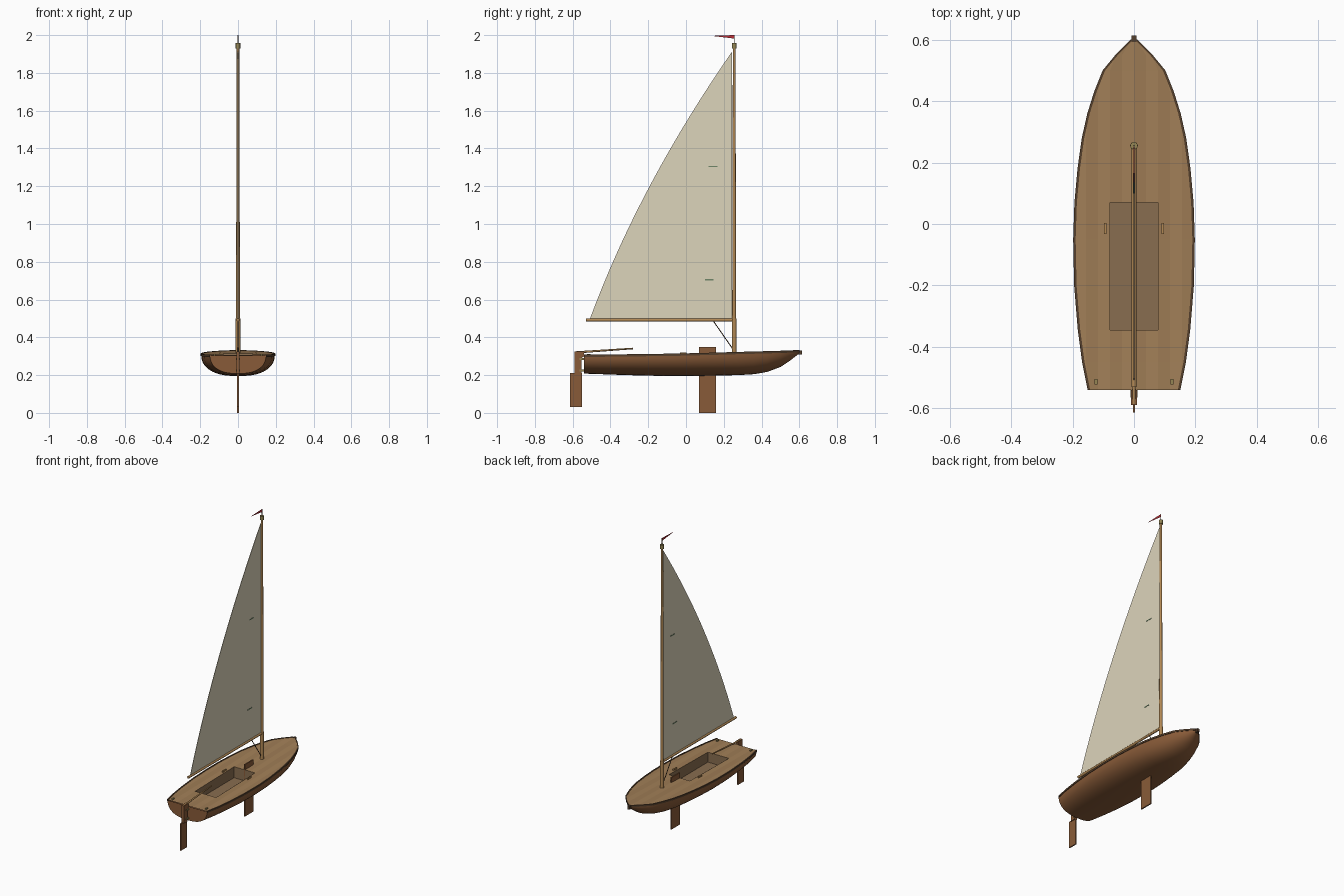
import bpy, bmesh, math
from mathutils import Vector

if "Cube" in bpy.data.objects:
    bpy.data.objects.remove(bpy.data.objects["Cube"])


def mat(name, r, g, b):
    m = bpy.data.materials.new(name)
    m.diffuse_color = (r, g, b, 1)
    m.use_nodes = True
    m.node_tree.nodes["Principled BSDF"].inputs["Base Color"].default_value = m.diffuse_color
    return m


HULL = mat("hull_wood", 0.25, 0.105, 0.04)
DECK = mat("deck_wood", 0.37, 0.22, 0.10)
DECK2 = mat("deck_wood_dark", 0.34, 0.20, 0.09)
WELL = mat("cockpit_wood", 0.25, 0.155, 0.08)
SPAR = mat("spar_wood", 0.45, 0.25, 0.09)
DARK = mat("dark_trim", 0.09, 0.05, 0.025)
BRASS = mat("brass", 0.30, 0.24, 0.09)
CLOTH = mat("sail_cloth", 0.72, 0.66, 0.50)
GREEN = mat("batten_green", 0.16, 0.24, 0.14)
RED = mat("pennant_red", 0.5, 0.03, 0.04)


def finish(name, bm, *mats, smooth=False):
    me = bpy.data.meshes.new(name)
    bmesh.ops.recalc_face_normals(bm, faces=bm.faces)
    bm.to_mesh(me)
    bm.free()
    ob = bpy.data.objects.new(name, me)
    bpy.context.collection.objects.link(ob)
    for m in mats:
        me.materials.append(m)
    if smooth:
        bpy.ops.object.select_all(action='DESELECT')
        ob.select_set(True)
        bpy.context.view_layer.objects.active = ob
        bpy.ops.object.shade_smooth_by_angle(angle=math.radians(35))
    return ob


def box(name, m, x, y, z):
    bm = bmesh.new()
    bmesh.ops.create_cube(bm, size=1)
    for v in bm.verts:
        v.co = [a + (b - a) * (c + 0.5) for (a, b), c in zip((x, y, z), v.co)]
    return finish(name, bm, m)


def rod(name, m, a, b, r1, r2=None, n=16):
    a, b = Vector(a), Vector(b)
    bm = bmesh.new()
    bmesh.ops.create_cone(bm, cap_ends=True, segments=n, radius1=r1,
                          radius2=r1 if r2 is None else r2, depth=(b - a).length)
    rot = (b - a).to_track_quat('Z', 'Y')
    for v in bm.verts:
        v.co = rot @ v.co + (a + b) / 2
    return finish(name, bm, m, smooth=True)


def plate(name, m, pts, t):
    # flat y-z outline given thickness t across x
    bm = bmesh.new()
    f = bm.faces.new([bm.verts.new((-t / 2, y, z)) for y, z in pts])
    g = bmesh.ops.extrude_face_region(bm, geom=[f])['geom']
    bmesh.ops.translate(bm, vec=(t, 0, 0), verts=[e for e in g if isinstance(e, bmesh.types.BMVert)])
    return finish(name, bm, m)


# hull stations: y, half width, sheer height, keel height
ST = [(-0.54, 0.148, 0.303, 0.208), (-0.45, 0.166, 0.303, 0.205), (-0.345, 0.180, 0.304, 0.201),
      (-0.2, 0.192, 0.306, 0.197), (-0.05, 0.195, 0.308, 0.195), (0.07, 0.191, 0.311, 0.196),
      (0.18, 0.181, 0.314, 0.198), (0.28, 0.167, 0.317, 0.200), (0.36, 0.149, 0.319, 0.205),
      (0.43, 0.127, 0.321, 0.217), (0.50, 0.099, 0.323, 0.243), (0.55, 0.058, 0.325, 0.276),
      (0.60, 0.008, 0.327, 0.315)]

# hull shell with transom
bm = bmesh.new()
N = 24
rings = []
for y, w, zs, zk in ST:
    p = 0.8 if y < 0.3 else 0.8 + (y - 0.3) * 0.8
    ring = []
    for i in range(N + 1):
        a = math.pi * i / N
        c = math.cos(a)
        x = math.copysign(abs(c) ** p, c) * w
        ring.append(bm.verts.new((x, y, zs - (zs - zk) * math.sin(a) ** 0.9 if 0 < i < N else zs)))
    rings.append(ring)
for r, s in zip(rings, rings[1:]):
    for i in range(N):
        bm.faces.new((r[i], r[i + 1], s[i + 1], s[i]))
bm.faces.new(rings[0])
bm.faces.new(rings[-1])
finish("hull", bm, HULL, smooth=True)

# planked deck, left open over the cockpit
bm = bmesh.new()
P = 0.039
rows = [[bm.verts.new((max(-w, min(w, k * P)), y, zs + 0.003)) for k in range(-5, 6)]
        for y, w, zs, zk in ST]
for j in range(len(rows) - 1):
    for k in range(10):
        if 3 <= k <= 6 and ST[j][0] >= -0.346 and ST[j + 1][0] <= 0.071:
            continue
        f = bm.faces.new((rows[j][k], rows[j][k + 1], rows[j + 1][k + 1], rows[j + 1][k]))
        f.material_index = k % 2
bmesh.ops.remove_doubles(bm, verts=bm.verts, dist=0.0005)
for f in bm.faces:
    f.normal_update()
finish("deck", bm, DECK, DECK2)

# cockpit well: floor and four walls
bm = bmesh.new()
bmesh.ops.create_cube(bm, size=1)
for v in bm.verts:
    fore = v.co.y > 0
    v.co = (v.co.x * 4 * P, 0.07 if fore else -0.345,
            (0.314 if fore else 0.307) if v.co.z > 0 else 0.240)
top = [f for f in bm.faces if min(v.co.z for v in f.verts) > 0.3]
bmesh.ops.delete(bm, geom=top, context='FACES_ONLY')
well = finish("cockpit_well", bm, WELL)
well.data.flip_normals()

# gunwale rails following the sheer
for side, s in (("left", -1), ("right", 1)):
    bm = bmesh.new()
    prev = None
    for y, w, zs, zk in ST:
        ring = [bm.verts.new((s * (w + dx), y, zs + dz))
                for dx, dz in ((-0.005, -0.006), (0.003, -0.006), (0.003, 0.006), (-0.005, 0.006))]
        if prev:
            for i in range(4):
                bm.faces.new((prev[i], prev[(i + 1) % 4], ring[(i + 1) % 4], ring[i]))
        else:
            bm.faces.new(ring)
        prev = ring
    bm.faces.new(prev)
    finish("gunwale_" + side, bm, DARK)

# mast, masthead and boom
rod("mast", SPAR, (0, 0.255, 0.30), (0, 0.255, 1.94), 0.011, 0.007)
rod("mast_collar", SPAR, (0, 0.255, 0.31), (0, 0.255, 0.50), 0.0125)
rod("boom", SPAR, (0, -0.53, 0.492), (0, 0.25, 0.492), 0.008)
rod("boom_vang", DARK, (0, 0.145, 0.486), (0, 0.25, 0.335), 0.0025, n=8)
rod("masthead_cap", BRASS, (0, 0.255, 1.93), (0, 0.255, 1.957), 0.012)
rod("pennant_staff", DARK, (0, 0.255, 1.95), (0, 0.255, 2.0), 0.002, n=8)
plate("pennant", RED, [(0.253, 1.982), (0.253, 2.0), (0.135, 1.996)], 0.002)

# sail with curved trailing edge, and battens
leech = []
for i in range(25):
    t = i / 24
    leech.append((-0.508 + 0.75 * t - 0.228 * t * (1 - t), 0.50 + 1.41 * t))
plate("sail", CLOTH, leech + [(0.244, 1.91), (0.244, 0.50)], 0.003)
for i, (y, z) in enumerate(((0.12, 1.305), (0.10, 0.705))):
    box(f"sail_batten_{i + 1}", GREEN, (-0.003, 0.003), (y, y + 0.046), (z - 0.003, z + 0.003))

# daggerboard, rudder and tiller
box("daggerboard", HULL, (-0.004, 0.004), (0.07, 0.16), (0, 0.35))
box("rudder_blade", HULL, (-0.004, 0.004), (-0.614, -0.55), (0.03, 0.212))
plate("rudder_head", HULL, [(-0.59, 0.205), (-0.553, 0.205), (-0.553, 0.29), (-0.54, 0.30),
                            (-0.54, 0.325), (-0.59, 0.325)], 0.018)
rod("tiller", SPAR, (0, -0.585, 0.320), (0, -0.28, 0.341), 0.006, 0.004, 12)
for i, z in enumerate((0.225, 0.285)):
    box(f"rudder_hinge_{i + 1}", BRASS, (-0.011, 0.011), (-0.565, -0.536), (z - 0.005, z + 0.005))

# deck fittings
for side, s in (("left", -1), ("right", 1)):
    cx = s * 0.093
    box("cleat_" + side, SPAR, (cx - 0.004, cx + 0.004), (-0.033, 0.003), (0.308, 0.321))
    cx = s * 0.124
    box("stern_fitting_" + side, BRASS, (cx - 0.005, cx + 0.005), (-0.523, -0.505), (0.303, 0.313))
box("bow_fitting", DARK, (-0.008, 0.008), (0.592, 0.614), (0.308, 0.33))
